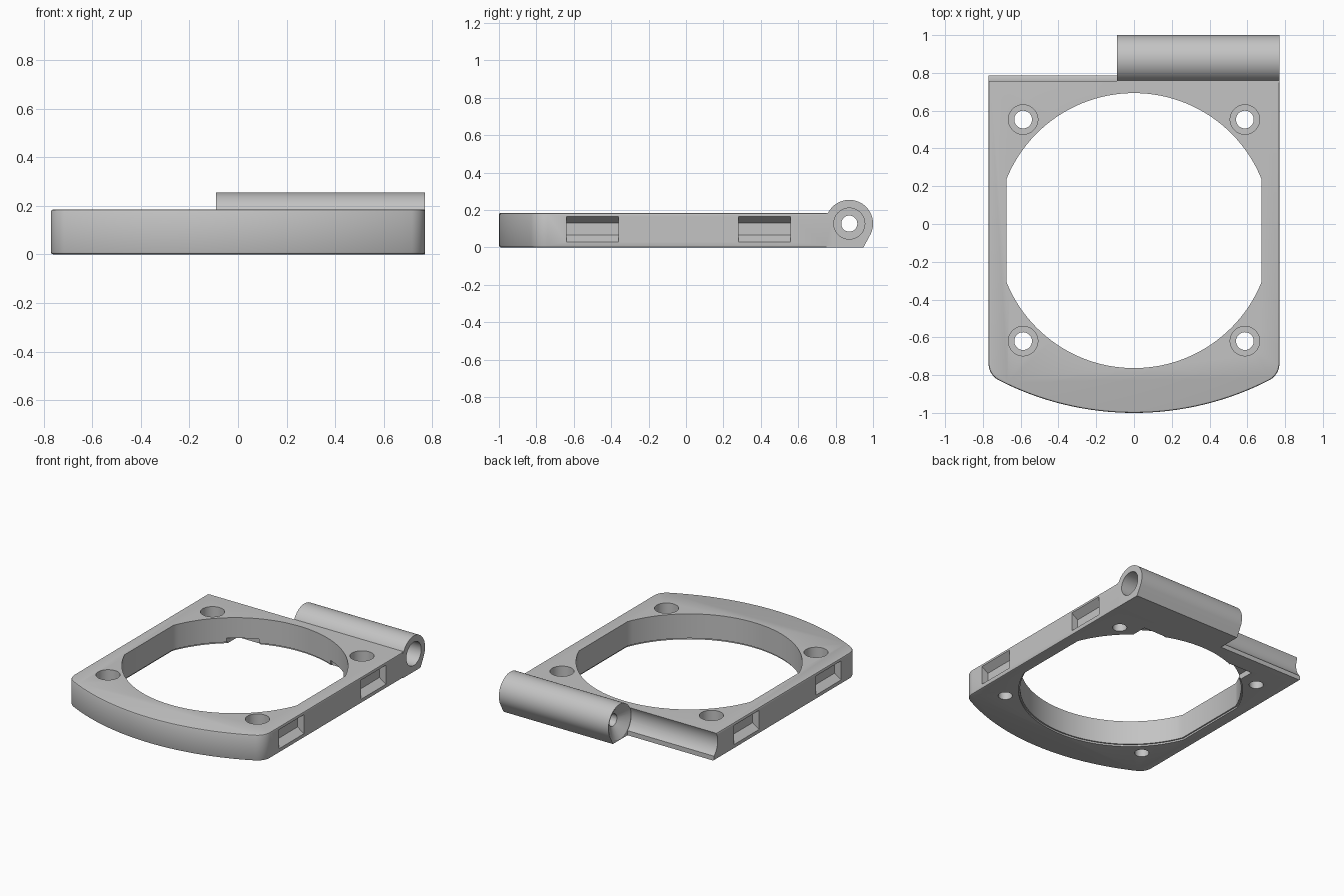
import bpy, bmesh
from math import sin, cos, pi, radians, sqrt, atan2, asin
from mathutils import Matrix

cube = bpy.data.objects.get("Cube")
if cube:
    bpy.data.objects.remove(cube, do_unlink=True)

W, H = 0.77, 0.185              # half width and thickness of the plate
AY, AZ, AR = 0.873, 0.127, 0.127  # hinge axis and barrel radius
KNUCKLE = -0.09                 # inner end of the barrel

grey = bpy.data.materials.new("plain grey")
grey.use_nodes = True
colour = (0.55, 0.55, 0.55, 1)
grey.diffuse_color = colour
grey.node_tree.nodes["Principled BSDF"].inputs["Base Color"].default_value = colour


def make(name, bm):
    bmesh.ops.recalc_face_normals(bm, faces=bm.faces)
    mesh = bpy.data.meshes.new(name)
    bm.to_mesh(mesh)
    bm.free()
    mesh.materials.append(grey)
    obj = bpy.data.objects.new(name, mesh)
    bpy.context.collection.objects.link(obj)
    return obj


def prism(points, low, high, axis="z"):
    """Extrude a 2D outline: (x, y) along z, or (y, z) along x, or (x, z) along y."""
    place = {"z": lambda a, b: (a, b, low), "x": lambda a, b: (low, a, b),
             "y": lambda a, b: (a, low, b)}[axis]
    d = high - low
    move = {"z": (0, 0, d), "x": (d, 0, 0), "y": (0, d, 0)}[axis]
    bm = bmesh.new()
    face = bm.faces.new([bm.verts.new(place(a, b)) for a, b in points])
    new = bmesh.ops.extrude_face_region(bm, geom=[face])["geom"]
    bmesh.ops.translate(bm, vec=move, verts=[v for v in new if isinstance(v, bmesh.types.BMVert)])
    return bm


def arc(cx, cy, r, start, end, n):
    return [(cx + r * cos(start + (end - start) * i / n),
             cy + r * sin(start + (end - start) * i / n)) for i in range(n + 1)]


def circle(cx, cy, r, n=48):
    return arc(cx, cy, r, 0, 2 * pi, n)[:-1]


def combine(target, tool, operation="DIFFERENCE"):
    mod = target.modifiers.new("combine", "BOOLEAN")
    mod.operation, mod.solver, mod.object = operation, "EXACT", tool
    bpy.context.view_layer.objects.active = target
    bpy.ops.object.modifier_apply(modifier=mod.name)
    bpy.data.objects.remove(tool, do_unlink=True)


def cut(bm):
    combine(frame, make("cutter", bm))


# Plate outline: bowed front, rounded front corners, straight sides
R, r = 1.57, 0.1
cy = R - 1
fx = W - r
fy = cy - sqrt((R - r) ** 2 - fx ** 2)
lean = asin(fx / (R - r))
outline = arc(0, cy, R, -pi / 2 - lean, -pi / 2 + lean, 32)
outline += arc(fx, fy, r, -pi / 2 + lean, 0, 10)[1:]
outline += [(W, 0.95), (-W, 0.95)]
outline += arc(-fx, fy, r, -pi, -pi / 2 - lean, 10)[:-1]
bm = prism(outline, 0, H)
rims = [e for e in bm.edges if abs(e.verts[0].co.z - e.verts[1].co.z) < 1e-5]
bmesh.ops.bevel(bm, geom=rims, offset=0.01, segments=2, profile=0.5, affect="EDGES")
frame = make("hinged_frame", bm)

# Straight back edge, with a hollow clearing the mating hinge knuckle
cut(prism([(-1, 0.785), (1, 0.785), (1, 1.2), (-1, 1.2)], -0.1, 0.4))
cut(prism(circle(AY, AZ, AR + 0.002, 64), -1, KNUCKLE, "x"))

# Hinge barrel with its supporting web
knuckle = arc(AY, AZ, AR, radians(-28), pi - asin((H - AZ) / AR), 48)
knuckle += [(0.75, H), (0.75, 0), (0.949, 0)]
combine(frame, make("hinge_barrel", prism(knuckle, KNUCKLE, W, "x")), "UNION")

# Pin hole, counterbore on the outer end, conical seat on the inner end
cut(prism(circle(AY, AZ, 0.043, 32), -0.3, 1, "x"))
cut(prism(circle(AY, AZ, 0.083), W - 0.12, 1, "x"))
bm = bmesh.new()
bmesh.ops.create_cone(bm, cap_ends=True, segments=48, radius1=0.122, radius2=0.04, depth=0.055,
                      matrix=Matrix.Translation((KNUCKLE + 0.0265, AY, AZ)) @ Matrix.Rotation(pi / 2, 4, "Y"))
cut(bm)

# Large round opening with flattened sides and a fine lower chamfer
def opening(grow):
    rad, flat = 0.728 + grow, 0.675 + grow
    a = atan2(sqrt(rad ** 2 - flat ** 2), flat)
    return (arc(0, -0.035, rad, a, pi - a, 48) + arc(0, -0.035, rad, pi + a, 2 * pi - a, 48))


cut(prism(opening(0), -0.1, 0.4))
cut(prism(opening(0.01), -0.1, 0.012))

for s in (-1, 1):
    # Shallow notches under the back of the opening
    cut(prism([(s * 0.28, 0.5), (s * 0.46, 0.5), (s * 0.46, 0.655), (s * 0.28, 0.655)], -0.1, 0.04))
    for y in (0.553, -0.62):
        # Counterbored screw holes
        cut(prism(circle(s * 0.587, y, 0.047, 32), -0.1, 0.4))
        cut(prism(circle(s * 0.587, y, 0.078), 0.06, 0.4))
    for y in (-0.64, 0.28):
        # Side latch pockets with sloping roof and floor
        pocket = [(W + 0.02, 0.03), (W, 0.03), (W - 0.05, 0.065),
                  (W - 0.05, 0.13), (W, 0.165), (W + 0.02, 0.165)]
        cut(prism([(s * x, z) for x, z in pocket], y, y + 0.28, "y"))

# Smooth curved walls, crisp edges
bpy.ops.object.select_all(action="DESELECT")
frame.select_set(True)
bpy.context.view_layer.objects.active = frame
bpy.ops.object.shade_smooth_by_angle(angle=radians(28))
